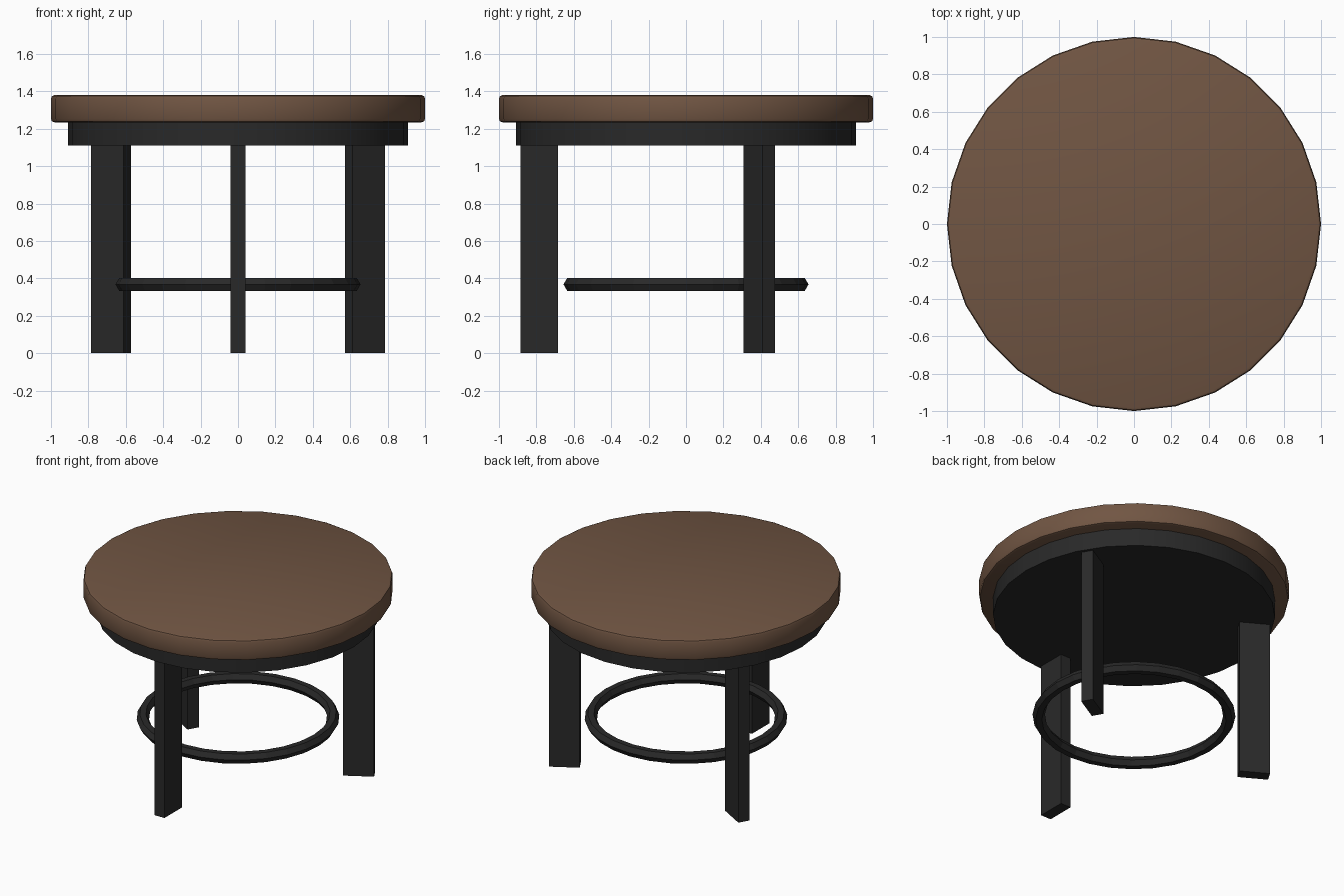
import bpy, math
from mathutils import Matrix

if "Cube" in bpy.data.objects:
    bpy.data.objects.remove(bpy.data.objects["Cube"])

def material(name, rgb):
    m = bpy.data.materials.new(name)
    m.diffuse_color = (*rgb, 1)
    m.use_nodes = True
    m.node_tree.nodes["Principled BSDF"].inputs["Base Color"].default_value = m.diffuse_color
    return m

wood = material("brown wood", (0.165, 0.092, 0.056))
metal = material("black metal", (0.022, 0.022, 0.022))

def finish(name, mat, angle=None):
    ob = bpy.context.object
    ob.name = name
    ob.data.materials.append(mat)
    if angle:
        bpy.ops.object.shade_smooth_by_angle(angle=math.radians(angle))
    return ob

def disc(name, radius, z0, z1, mat, bevel=0):
    bpy.ops.mesh.primitive_cylinder_add(vertices=28, radius=radius, depth=z1 - z0,
                                        location=(0, 0, (z0 + z1) / 2))
    if bevel:
        mod = bpy.context.object.modifiers.new("soft edge", "BEVEL")
        mod.width, mod.segments = bevel, 2
        mod.limit_method, mod.angle_limit = "ANGLE", math.radians(40)
        bpy.ops.object.modifier_apply(modifier=mod.name)
    return finish(name, mat, 40)

# Round top with softened rim, and the apron under it
disc("table_top", 1.0, 1.235, 1.38, wood, 0.018)
disc("apron", 0.91, 1.11, 1.235, metal)

# Three flat legs set radially, one at the front
for name, deg in (("front_leg", -90), ("right_leg", 30), ("left_leg", 150)):
    bpy.ops.mesh.primitive_cube_add(size=1)
    leg = finish(name, metal)
    leg.data.transform(Matrix.Rotation(math.radians(deg), 4, "Z")
                       @ Matrix.Translation((0.785, 0, 0.555))
                       @ Matrix.Diagonal((0.2, 0.08, 1.11, 1)))

# Hexagonal-section ring just inside the legs
bpy.ops.mesh.primitive_torus_add(major_segments=28, minor_segments=6, major_radius=0.615,
                                 minor_radius=0.04, location=(0, 0, 0.368))
finish("foot_ring", metal)
